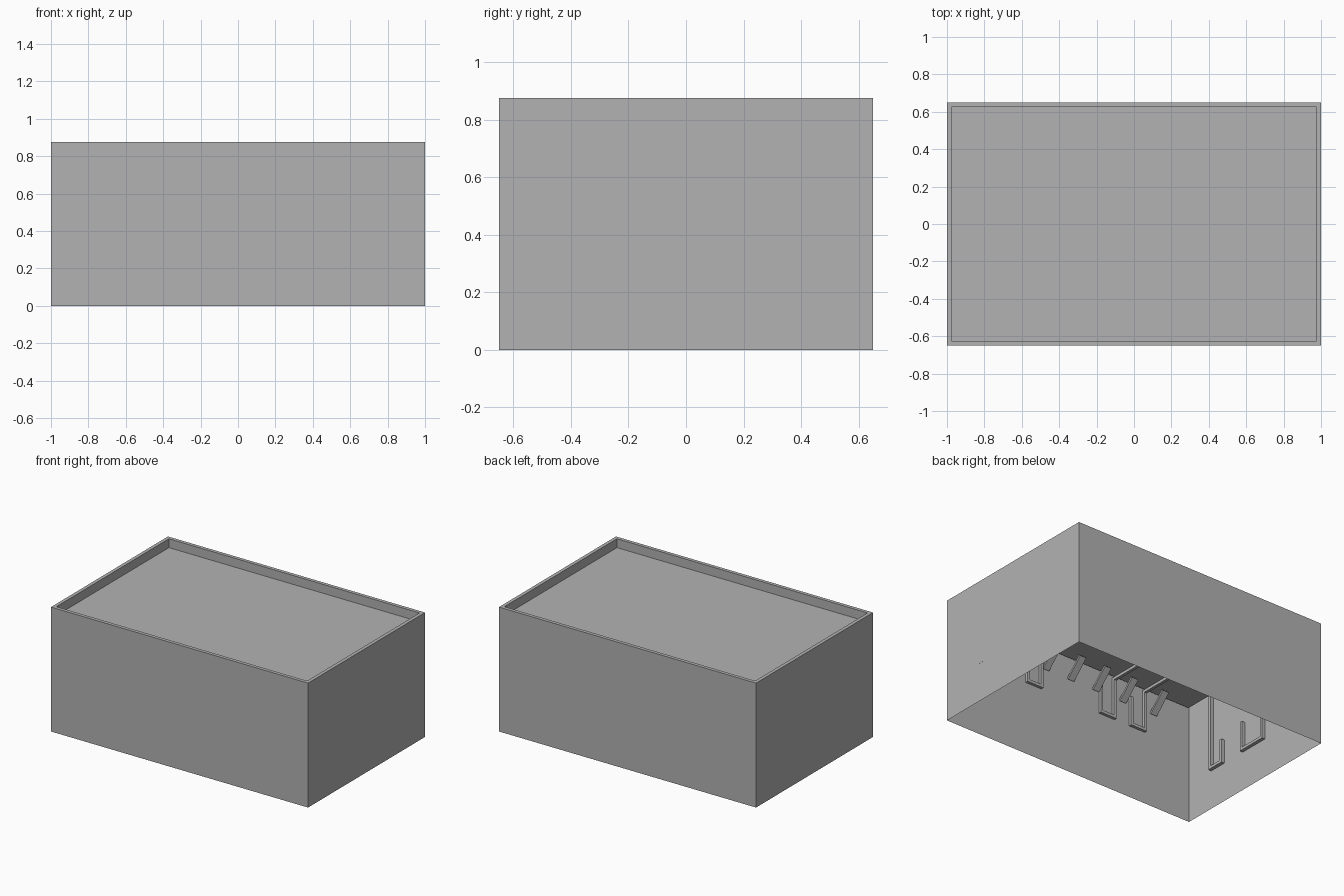
import bpy
import bmesh
import math
from mathutils import Matrix, Vector

if "Cube" in bpy.data.objects:
    bpy.data.objects.remove(bpy.data.objects["Cube"])

HX, HY, H = 1.0, 0.65, 0.875      # outer half sizes and height
RIM, FLOOR = 0.025, 0.8125        # rim width, height of the recessed top

grey = bpy.data.materials.new("plain grey")
grey.diffuse_color = (0.448, 0.448, 0.448, 1)
grey.use_nodes = True
grey.node_tree.nodes["Principled BSDF"].inputs["Base Color"].default_value = grey.diffuse_color


def finish(name, bm):
    mesh = bpy.data.meshes.new(name)
    bm.to_mesh(mesh)
    bm.free()
    mesh.materials.append(grey)
    obj = bpy.data.objects.new(name, mesh)
    bpy.context.collection.objects.link(obj)
    return obj


def box(name, lo, hi, tilt=0.0):
    """Box between two corners, optionally tilted about its own x axis."""
    lo, hi = Vector(lo), Vector(hi)
    bm = bmesh.new()
    bmesh.ops.create_cube(bm, size=1)
    size = hi - lo
    m = (Matrix.Translation((lo + hi) / 2) @ Matrix.Rotation(tilt, 4, 'X')
         @ Matrix.Diagonal((*size, 1)))
    bmesh.ops.transform(bm, matrix=m, verts=bm.verts)
    return finish(name, bm)


# Open-bottomed shell: walls, thin rim, and recessed top
bm = bmesh.new()
rings = []
for hx, hy, z in ((HX, HY, 0), (HX, HY, H),
                  (HX - RIM, HY - RIM, H), (HX - RIM, HY - RIM, FLOOR)):
    rings.append([bm.verts.new((sx * hx, sy * hy, z))
                  for sx, sy in ((-1, -1), (1, -1), (1, 1), (-1, 1))])
for a, b in zip(rings, rings[1:]):
    for i in range(4):
        j = (i + 1) % 4
        bm.faces.new((a[i], a[j], b[j], b[i]))
bm.faces.new(rings[-1])
finish("shell", bm)

# Hooked strips inside the front wall: long leg, base, short leg, ceiling rail
T = 0.02
for n, x in enumerate((0.225, -0.38, -0.63)):
    y0, y1, z = -0.645, -0.625, 0.515
    box(f"front_hook_long_leg_{n}", (x, y0, z), (x + T, y1, FLOOR))
    box(f"front_hook_base_{n}", (x, y0, z), (x + 0.13, y1, z + T))
    box(f"front_hook_short_leg_{n}", (x + 0.13 - T, y0, z), (x + 0.13, y1, z + 0.21))
    box(f"ceiling_rail_{n}", (x, y0, FLOOR - T), (x + T, -0.3, FLOOR))

# Hooked strips inside both side walls; one base just reaches the outside
for side, s in (("left", -1), ("right", 1)):
    xa, xb = sorted((s * 0.975, s * (1.0004 if s > 0 else 0.999)))
    for n, (ylong, yshort, lip) in enumerate(((-0.43, -0.30, 0.17), (0.10, -0.12, 0.21))):
        d = T if ylong < yshort else -T
        xo = (xa, xb) if n == 0 else sorted((s * 0.975, s * 0.999))
        for part, ya, yb, top in (("long_leg", ylong, ylong + d, FLOOR),
                                  ("base", ylong, yshort, 0.275 + T),
                                  ("short_leg", yshort - d, yshort, 0.275 + lip)):
            x0, x1 = xo if part == "base" else sorted((s * 0.975, s * 0.999))
            box(f"{side}_hook_{part}_{n}", (x0, min(ya, yb), 0.275),
                (x1, max(ya, yb), top))

# Row of slanted braces between front wall and recessed top
for n, x in enumerate((0.19, -0.017, -0.223, -0.446, -0.70)):
    box(f"brace_{n}", (x - 0.025, -0.592, 0.645), (x + 0.025, -0.577, 0.815),
        -math.radians(45))
